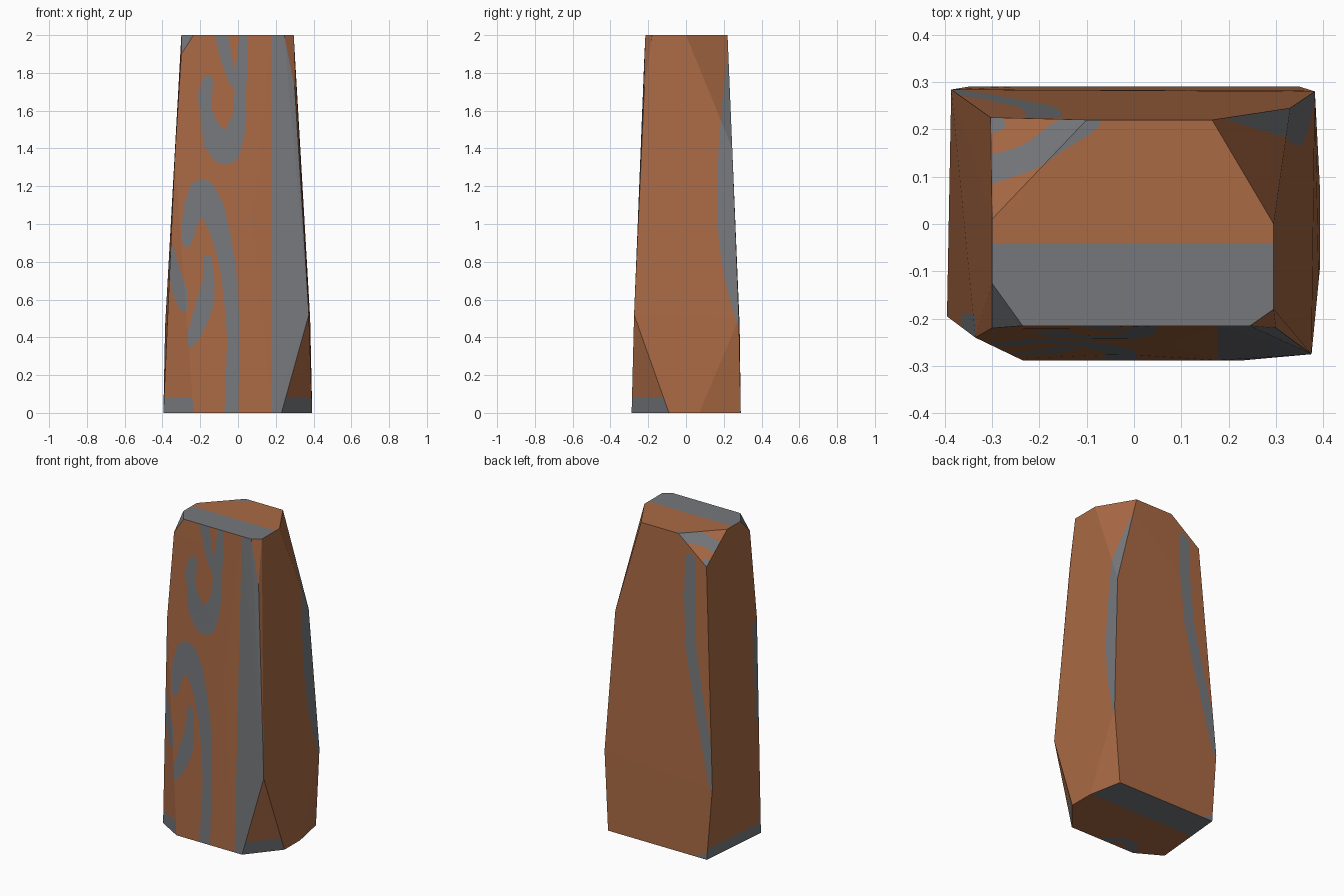
import bpy, bmesh
from mathutils import Vector

if "Cube" in bpy.data.objects:
    bpy.data.objects.remove(bpy.data.objects["Cube"])

# ---- chiselled block: corner points, hulled into flat facets
POINTS = [
    # top outline
    (-.235, -.215, 2), (.245, -.215, 2), (.295, -.18, 2), (.295, 0, 2),
    (.165, .22, 2), (-.10, .22, 2), (-.30, .01, 2), (-.30, -.125, 2),
    # lower ends of the upper chips
    (-.30, -.22, 1.9), (.30, -.22, 1.72), (.33, .245, 1.4), (-.303, .225, 1.84),
    # upper ends of the lower chips
    (-.335, -.24, 1.35), (.375, -.275, .52), (.382, .28, .5), (-.386, .284, .46),
    # bottom outline
    (-.235, -.288, 0), (.23, -.288, 0), (.393, -.09, 0), (.393, .07, 0),
    (.35, .29, 0), (-.35, .29, 0), (-.395, -.195, 0)]

# ---- painted strokes: (u, v, radius) in hundredths of a unit
FRONT = [
    [(-27, 90, 2.5), (-26, 99, 4), (-23, 110, 5.5), (-19, 116, 7.5), (-14, 109, 6.5),
     (-9, 94, 5), (-5.5, 78, 4.2), (-3.5, 60, 3.8), (-2.5, 39, 3.2), (-3.5, -1, 3.7)],
    [(-16, 82, 2), (-15.5, 70, 3), (-17, 60, 4.5), (-20, 50, 4.5), (-23.5, 41, 3.5), (-25, 36, 1.5)],
    [(-35.5, 87, 1.5), (-34, 76, 3), (-31, 65, 4), (-29, 55, 2)],
    [(-16, 176, 2.8), (-17.5, 168, 3.8), (-17, 160, 3.2), (-15, 152, 4.5), (-11.5, 144, 7),
     (-7, 140, 8.5), (-2, 147, 5.5), (1, 158, 3.5), (1, 168, 3), (2, 181, 3), (3, 201, 2.2)],
    [(-9, 201, 3.5), (-6.5, 189, 3), (-3.5, 177, 2.2), (0, 172, 2)],
    [(7, 103, 1), (7, 101, 1)]]
BACK = [[(-19, 186, 3.8), (-19, 160, 3.8), (-21, 130, 3.8), (-27, 100, 3.6),
         (-34, 70, 3.4), (-39, 48, 3)]]
CHIP = [[(-31, 11.3, 3), (-22, 14, 2.8), (-16, 18.5, 3), (-10, 22, 3)],
        [(-30, 22, 2), (-29, 21, 2)]]
TOP = CHIP[:1] + [[(-13, 5, 1), (-13, 4, 1)]]
BASE = [[(-22, -28, 3), (-17, -22, 3), (-8, -21, 3), (-2, -28, 3)]]


def strokes(lines, u, v):
    """Positive inside any of the tapered strokes."""
    p, best = Vector((u * 100, v * 100)), -99
    for line in lines:
        for a, b in zip(line, line[1:]):
            pa, d = Vector(a[:2]), Vector(b[:2]) - Vector(a[:2])
            t = max(0, min(1, (p - pa).dot(d) / d.length_squared))
            best = max(best, a[2] + (b[2] - a[2]) * t - (p - pa - d * t).length)
    return best / 100


def paint(p, n):
    """Positive where the facet with normal n is grey at point p."""
    x, y, z = p
    if n.z > .9:                                   # top
        return max(-.04 - y, strokes(TOP, x, y))
    if n.z < -.9:                                  # underside
        return max(y - .08, strokes(BASE, x, y))
    if n.y < -.92:                                 # front face
        return max(x - .177, strokes(FRONT, x, z))
    if n.y > .9:                                   # back face
        return max(strokes(BACK, x, z), -.27 - x - 2 * z)
    if n.x < -.9:                                  # left face
        return max(.07 - z, min(-.19 - y, z - .7, 1.33 - z))
    if n.z > .6:                                   # upper back left chip
        return strokes(CHIP, x, y)
    if n.z > .4:                                   # upper front left chip
        return 1
    if n.x > .8:                                   # right face, upper right chip
        k = .27 if z < 1.1 else .09
        return y - .165 - k * (z - 1.1) ** 2
    if n.x < 0 or n.z < -.1:                       # lower front chips
        return max(.085 - z, strokes(FRONT, x, z) if n.x < 0 else -1)
    return -1


bm = bmesh.new()
for co in POINTS:
    bm.verts.new(co)
bmesh.ops.convex_hull(bm, input=bm.verts[:])
bmesh.ops.recalc_face_normals(bm, faces=bm.faces[:])
bmesh.ops.split_edges(bm, edges=bm.edges[:])       # every facet is painted alone

# fine cuts so that the paint outline can be followed
STEP = .025
for axis, low, high in ((0, -.4, .4), (1, -.3, .3), (2, 0, 2)):
    for i in range(round((high - low) / STEP)):
        co, no = Vector(), Vector()
        co[axis], no[axis] = low + .0037 + i * STEP, 1
        bmesh.ops.bisect_plane(bm, geom=bm.verts[:] + bm.edges[:] + bm.faces[:],
                               plane_co=co, plane_no=no, dist=1e-6)
bm.normal_update()

# cut the faces along the paint outline
value = {v: paint(v.co, v.link_faces[0].normal) for v in bm.verts if v.link_faces}
outline = []
for e in bm.edges[:]:
    a, b = e.verts
    fa, fb = value.get(a, -1), value.get(b, -1)
    if (fa > 0) != (fb > 0):
        new = bmesh.utils.edge_split(e, a, fa / (fa - fb))[1]
        value[new] = 0
        outline.append(new)
bmesh.ops.connect_verts(bm, verts=outline)
for f in bm.faces:
    f.material_index = int(sum(value.get(v, 0) for v in f.verts) > 0)
    f.smooth = False

# weld the facets and clear the helper cuts
bmesh.ops.remove_doubles(bm, verts=bm.verts[:], dist=1e-5)
bmesh.ops.dissolve_limit(bm, angle_limit=.015, verts=bm.verts[:], edges=bm.edges[:],
                         delimit={'MATERIAL'})
bmesh.ops.triangulate(bm, faces=bm.faces[:])

mesh = bpy.data.meshes.new("stone_pillar")
bm.to_mesh(mesh)
bm.free()
for name, colour in (("orange brown stone", (.40, .142, .058, 1)),
                     ("grey stone", (.18, .187, .2, 1))):
    mat = bpy.data.materials.new(name)
    mat.diffuse_color = colour
    mat.use_nodes = True
    mat.node_tree.nodes["Principled BSDF"].inputs["Base Color"].default_value = mat.diffuse_color
    mesh.materials.append(mat)
pillar = bpy.data.objects.new("stone_pillar", mesh)
bpy.context.collection.objects.link(pillar)
